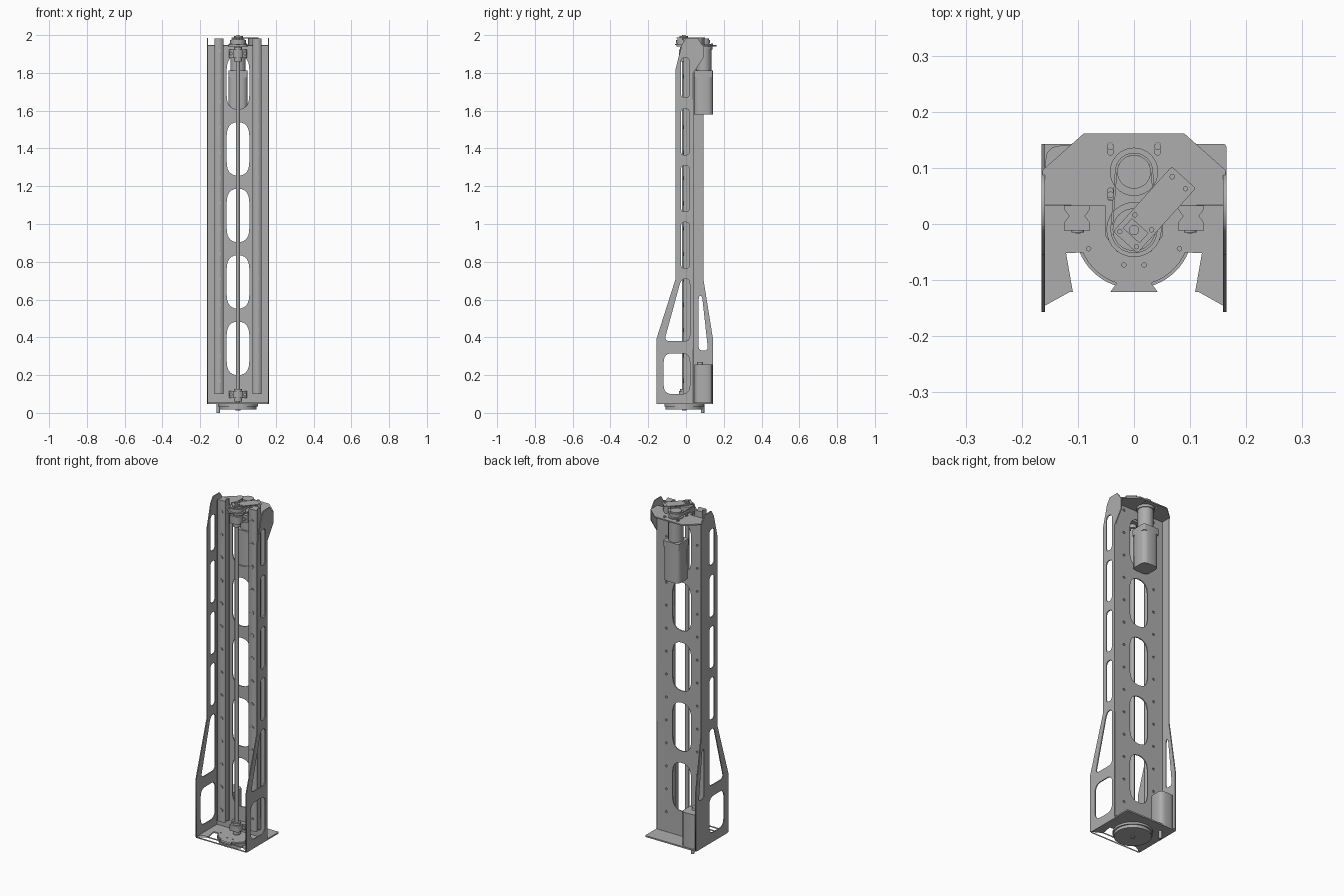
import bpy, bmesh, math
from mathutils import Matrix, Vector

cube = bpy.data.objects.get("Cube")
if cube:
    bpy.data.objects.remove(cube)

grey = bpy.data.materials.new("machined_grey")
grey.use_nodes = True
grey.diffuse_color = (0.42, 0.42, 0.42, 1)
grey.node_tree.nodes["Principled BSDF"].inputs["Base Color"].default_value = (0.42, 0.42, 0.42, 1)

# Local drawing planes: columns are the drawing's right, up and normal
FLAT = Matrix.Identity(4)
FRONT = Matrix(((1, 0, 0, 0), (0, 0, -1, 0), (0, 1, 0, 0), (0, 0, 0, 1)))
SIDE = Matrix(((0, 0, 1, 0), (1, 0, 0, 0), (0, 1, 0, 0), (0, 0, 0, 1)))


def rounded(points, r, steps=6):
    """Round every corner of a closed outline."""
    out, n = [], len(points)
    for i in range(n):
        p = Vector(points[i])
        a, b = Vector(points[i - 1]) - p, Vector(points[(i + 1) % n]) - p
        a = p + a.normalized() * min(r, a.length * 0.49)
        b = p + b.normalized() * min(r, b.length * 0.49)
        for s in range(steps + 1):
            t = s / steps
            out.append(a * (1 - t) ** 2 + p * 2 * t * (1 - t) + b * t * t)
    return out


def rect(x0, x1, y0, y1, r=0.0):
    pts = [(x0, y0), (x1, y0), (x1, y1), (x0, y1)]
    return rounded(pts, r) if r else pts


def circle(x, y, r, n=12):
    return [(x + r * math.cos(math.tau * i / n), y + r * math.sin(math.tau * i / n)) for i in range(n)]


def plate(name, loops, low, high, plane=FLAT):
    """Extrude an outline with holes from low to high along the plane's normal."""
    curve = bpy.data.curves.new(name, "CURVE")
    curve.dimensions, curve.fill_mode = "2D", "BOTH"
    curve.extrude = (high - low) / 2
    for loop in loops:
        s = curve.splines.new("POLY")
        s.points.add(len(loop) - 1)
        for p, q in zip(s.points, loop):
            p.co = (q[0], q[1], 0, 1)
        s.use_cyclic_u = True
    temp = bpy.data.objects.new(name, curve)
    bpy.context.collection.objects.link(temp)
    dg = bpy.context.evaluated_depsgraph_get()
    mesh = bpy.data.meshes.new_from_object(temp.evaluated_get(dg))
    bpy.data.objects.remove(temp)
    mesh.transform(plane @ Matrix.Translation((0, 0, (low + high) / 2)))
    return finish(name, mesh)


def finish(name, mesh):
    mesh.materials.clear()
    mesh.materials.append(grey)
    obj = bpy.data.objects.new(name, mesh)
    bpy.context.collection.objects.link(obj)
    return obj


def box(name, x, y, z):
    return plate(name, [rect(*x, *y)], *z)


def cylinders(name, spots, r, length, axis="Z", n=32):
    """Smooth cylinders centred on the given spots, in one object."""
    bm = bmesh.new()
    turn = Matrix.Rotation(math.pi / 2, 4, "X") if axis == "Y" else Matrix.Identity(4)
    for s in spots:
        bmesh.ops.create_cone(bm, cap_ends=True, segments=n, radius1=r, radius2=r, depth=length,
                              matrix=Matrix.Translation(s) @ turn)
    mesh = bpy.data.meshes.new(name)
    bm.to_mesh(mesh)
    bm.free()
    obj = finish(name, mesh)
    bpy.ops.object.select_all(action="DESELECT")
    obj.select_set(True)
    bpy.context.view_layer.objects.active = obj
    bpy.ops.object.shade_smooth_by_angle()
    return obj


def column(name, r, low, high, x=0.0, y=0.0, n=32):
    return cylinders(name, [(x, y, (low + high) / 2)], r, high - low, n=n)


# Side plates: slots in the column, windows in the flared foot
side_holes = [rect(-0.027, 0.018, z, z + 0.245, 0.022) for z in (0.765, 1.065, 1.365)]
side_holes += [rect(-0.027, 0.018, 1.67, 1.88, 0.022),
               rounded([(-0.115, 0.38), (0.02, 0.38), (0.02, 0.71), (-0.025, 0.71)], 0.03),
               rect(-0.118, 0.02, 0.1, 0.315, 0.045)]
front_edge = [(-0.022, 1.95), (-0.055, 1.82), (-0.055, 0.71), (-0.157, 0.39), (-0.157, 0.05)]
top_edge = [(0.06, 1.985), (0.0, 1.985)]
plate("left_side_plate", [[(0.038, 0.05), (0.038, 1.8), (0.092, 1.88), (0.092, 1.94)]
                          + top_edge + front_edge] + side_holes, 0.159, 0.165, SIDE)
back_window = rounded([(0.067, 0.33), (0.117, 0.33), (0.085, 0.62), (0.067, 0.62)], 0.022)
plate("right_side_plate", [[(0.143, 0.05), (0.143, 0.39), (0.092, 0.71), (0.092, 1.94)]
                           + top_edge + front_edge] + side_holes + [back_window], -0.165, -0.159, SIDE)

# Back plate with long windows and screw holes
screw_z = [0.17 + 0.1343 * i for i in range(14)]
windows = [rect(-0.06, 0.06, z, z + 0.283, 0.075) for z in (0.2, 0.552, 0.904, 1.256, 1.608)]
holes = [circle(x, z, 0.007, 8) for x in (-0.1, 0.1) for z in screw_z]
plate("back_plate", [rect(-0.16, 0.16, 0.05, 1.945)] + windows + holes, -0.039, -0.033, FRONT)

# Guide rails with grooved flanks, and their screws
for side, s in (("left", 1), ("right", -1)):
    half = [(0.0235, 0.033), (0.0235, 0.027), (0.014, 0.014), (0.0235, 0.002), (0.0235, -0.012)]
    outline = [(s * 0.1015 + x, y) for x, y in half] + [(s * 0.1015 - x, y) for x, y in reversed(half)]
    plate(side + "_guide_rail", [outline], 0.1, 1.983)
    cylinders(side + "_rail_screws", [(s * 0.1, -0.012, z) for z in screw_z], 0.011, 0.006, "Y", 12)
    cylinders(side + "_rail_screw_sockets", [(s * 0.1, -0.015, z) for z in screw_z], 0.005, 0.004, "Y", 6)

# Base plate with two windows that follow the turntable
arc = [(0.1 * math.cos(math.radians(a)), -0.01 + 0.1 * math.sin(math.radians(a)))
       for a in range(-72, -22, 6)]
window = arc + [(0.121, -0.052)] + rounded([(0.121, -0.121), (0.03, -0.121)], 0.012)
base_holes = [window, [(-x, y) for x, y in window]]
base_holes += [circle(s * x, y, 0.004, 8) for s in (1, -1) for x, y in ((0.081, -0.044), (0.018, -0.073))]
plate("base_plate", [rounded(rect(-0.165, 0.165, -0.157, 0.143), 0.008)] + base_holes, 0.046, 0.054)
column("turntable_rim", 0.105, 0.034, 0.046, y=-0.01, n=64)
column("turntable", 0.098, 0.017, 0.034, y=-0.01, n=64)
column("turntable_hub", 0.012, 0.012, 0.017, y=-0.01)

# Drive unit standing on the base, with its shaft below
plate("base_motor", [rounded(rect(-0.158, -0.065, 0.046, 0.14), 0.028, 3)], 0.054, 0.255)
column("base_motor_shaft", 0.009, 0.0, 0.06, -0.105, 0.088, 16)
column("base_motor_cap", 0.016, 0.255, 0.27, -0.11, 0.075, 16)

# Lead screw and its two bearing blocks
column("lead_screw", 0.011, 0.05, 1.99, y=-0.011, n=20)
for name, z0, z1 in (("lower", 0.08, 0.115), ("upper", 1.88, 1.925)):
    box(name + "_bearing_block", (-0.027, 0.027), (-0.038, 0.033), (z0, z1))
    box(name + "_bearing_flange", (-0.048, 0.048), (0.008, 0.033), (z0, z1))
    cylinders(name + "_bearing_screws", [(x, 0.005, (z0 + z1) / 2) for x in (-0.037, 0.037)],
              0.009, 0.01, "Y", 12)
    column(name + "_bearing_collar", 0.021, z0 - 0.02, z1 + 0.012, y=-0.011)

# Top plate carrying the belt drive
slots = [rect(x - 0.005, x + 0.005, y, y + 0.022, 0.006)
         for x, y in ((-0.042, 0.123), (0.042, 0.123), (-0.042, 0.042))]
tongue = [(-x, y) for x, y in arc]
half = [(0.09, 0.161), (0.163, 0.096), (0.163, 0.034), (0.052, 0.034), (0.052, -0.02), (0.03, -0.05)]
plate("top_plate", [half + [(-x, y) for x, y in reversed(half)]] + slots, 1.94, 1.947)
cylinders("top_plate_screws", [(x, y, 1.95) for x, y in ((-0.042, 0.138), (0.042, 0.138), (-0.042, 0.052))],
          0.006, 0.01, n=12)

# Hoist motor hanging under the top plate
plate("motor_body", [rounded(rect(-0.05, 0.05, 0.043, 0.142), 0.026, 2)], 1.58, 1.775)
plate("motor_flange", [rounded(rect(-0.05, 0.05, 0.043, 0.142), 0.008, 2)], 1.775, 1.812)
column("motor_gearbox", 0.041, 1.812, 1.925, y=0.093)
column("motor_gearbox_collar", 0.046, 1.925, 1.94, y=0.093)

# Pulleys and belt
column("motor_pulley", 0.03, 1.947, 1.982, y=0.093)
column("motor_pulley_rim", 0.043, 1.947, 1.953, y=0.093, n=40)
column("screw_pulley", 0.038, 1.947, 1.978, y=-0.01, n=40)
column("screw_pulley_rim", 0.049, 1.947, 1.953, y=-0.01, n=40)


def belt_loop(grow):
    a = [math.radians(d) for d in range(0, 181, 12)]
    return ([((0.03 + grow) * math.cos(t), 0.093 + (0.03 + grow) * math.sin(t)) for t in a]
            + [(-(0.038 + grow) * math.cos(t), -0.01 - (0.038 + grow) * math.sin(t)) for t in a])


plate("belt", [belt_loop(0.004), belt_loop(0.0)], 1.956, 1.974)

# Slanted sensor arm over the screw
tilt = Matrix.Translation((0.003, -0.012, 0)) @ Matrix.Rotation(math.radians(48), 4, "Z")
arm_holes = [circle(0.115, y, 0.004, 8) for y in (-0.016, 0.016)]
arm_holes += [circle(x, y, 0.004, 8) for x in (-0.02, 0.02) for y in (-0.02, 0.02)]
plate("sensor_arm", [rect(-0.028, 0.128, -0.029, 0.029, 0.005)] + arm_holes, 1.983, 1.988, tilt)
plate("sensor_arm_post", [rect(0.105, 0.125, -0.026, 0.026)], 1.947, 1.983, tilt)
plate("sensor_board", [rect(-0.012, 0.012, -0.02, 0.02)], 1.988, 1.994, tilt)
column("sensor_knob", 0.009, 1.988, 2.0, y=-0.011, n=16)
